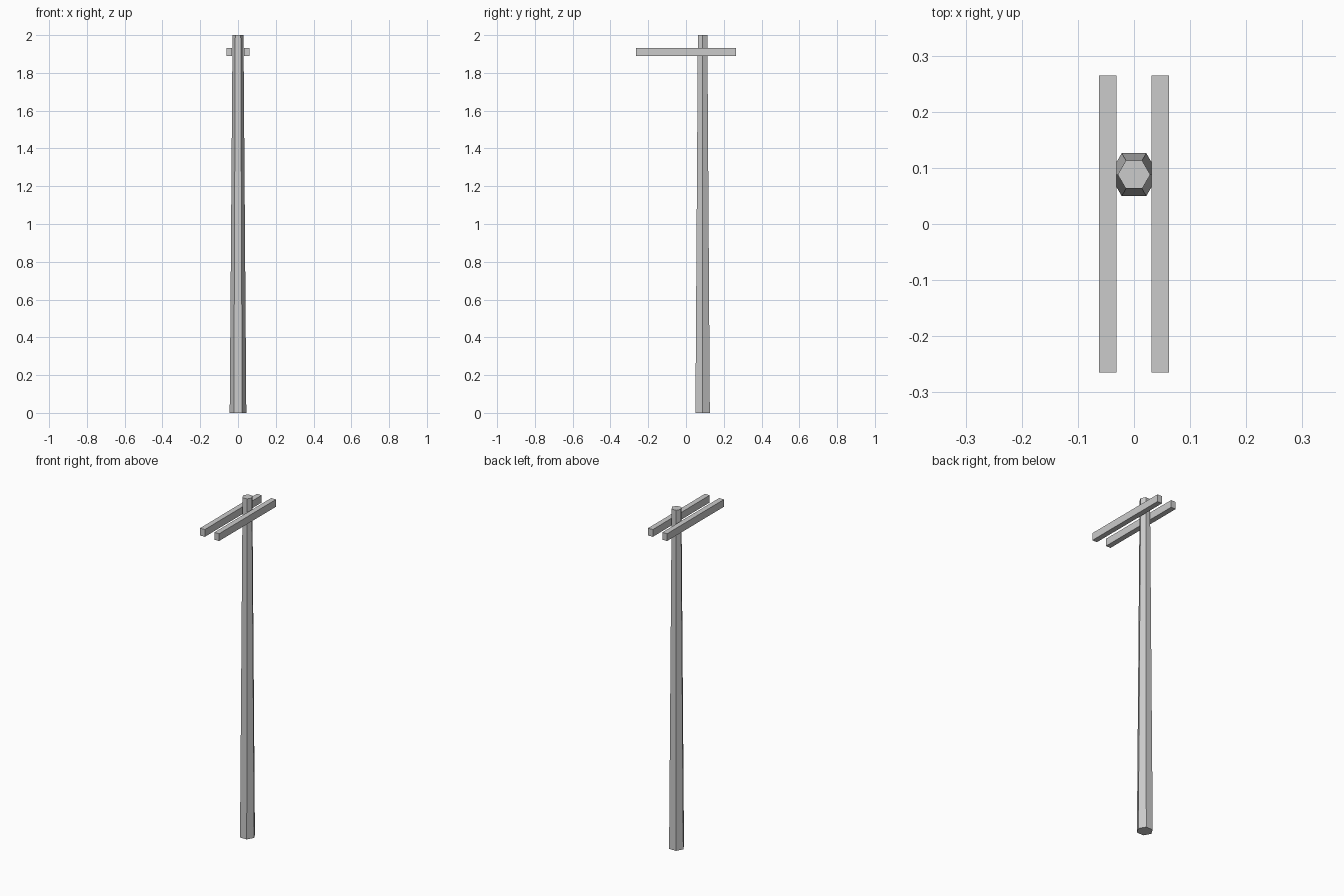
import bpy
import math

if "Cube" in bpy.data.objects:
    bpy.data.objects.remove(bpy.data.objects["Cube"])

# Tapered six-sided pole, corners pointing along x
bpy.ops.mesh.primitive_cone_add(vertices=6, radius1=0.044, radius2=0.029, depth=2.0,
                                location=(0, 0.088, 1.0), rotation=(0, 0, math.radians(30)))
pole = bpy.context.object
pole.name = "pole"


# Two crossarm beams clamped either side of the pole
def beam(name, side):
    bpy.ops.mesh.primitive_cube_add(size=1, location=(side * 0.0465, 0, 1.911))
    ob = bpy.context.object
    ob.name = name
    ob.scale = (0.031, 0.53, 0.043)


for name, side in (("left_crossarm", -1), ("right_crossarm", 1)):
    beam(name, side)
